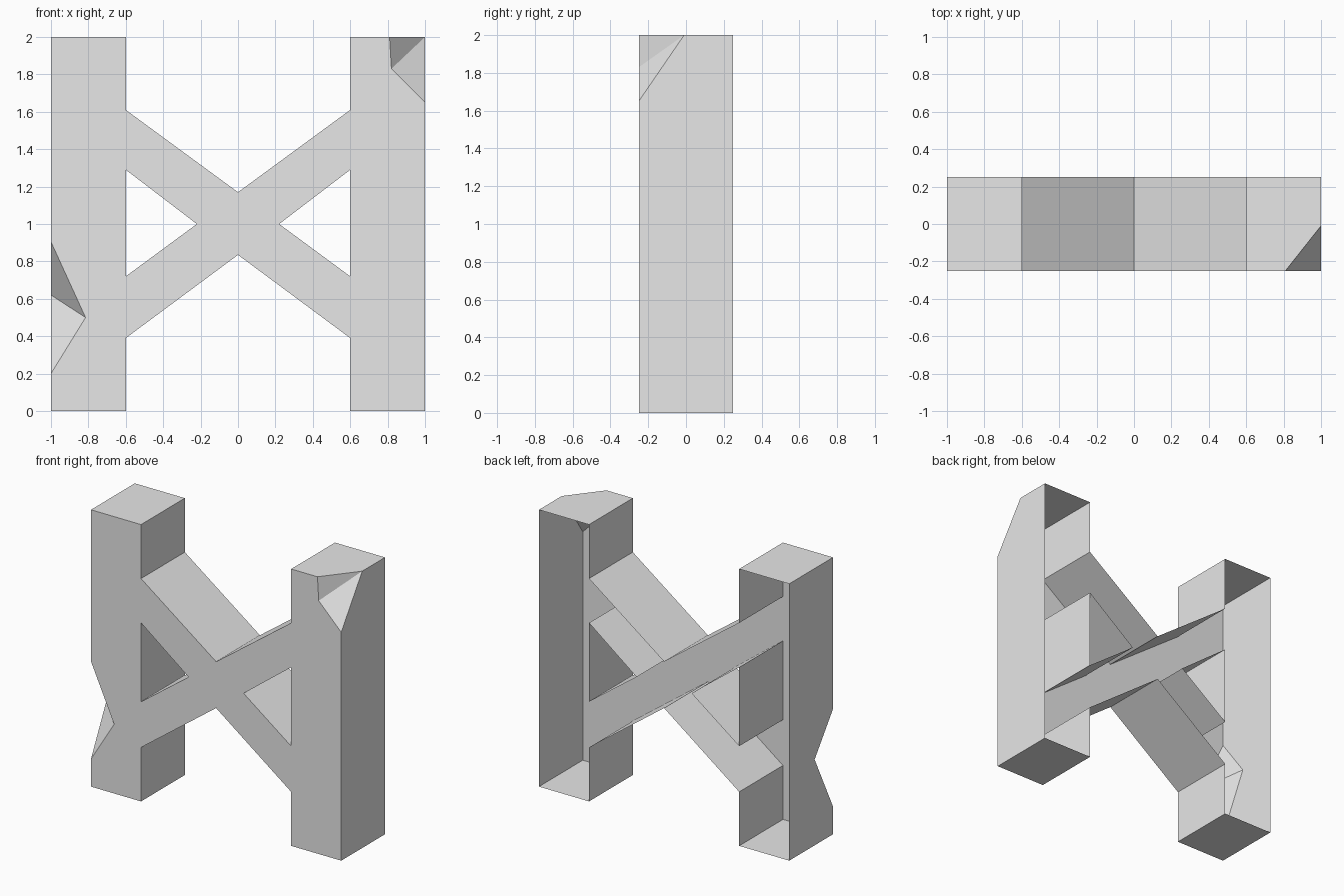
import bpy
import bmesh
from mathutils import Vector

cube = bpy.data.objects.get("Cube")
if cube:
    bpy.data.objects.remove(cube, do_unlink=True)

FRONT, BACK = -0.25, 0.25
INNER, OUTER, TOP = 0.6, 1.0, 2.0
# Heights where the brace meets the posts
JOINTS = [0.39, 0.72, 1.29, 1.61]

grey = bpy.data.materials.new("plain_grey")
grey.use_nodes = True
grey.diffuse_color = (0.8, 0.8, 0.8, 1)
grey.node_tree.nodes["Principled BSDF"].inputs["Base Color"].default_value = grey.diffuse_color


def front(points):
    return [(x, FRONT, z) for x, z in points]


def wall(a, b):
    """Rectangle running from the front edge a-b to the open back."""
    return [(a[0], FRONT, a[1]), (b[0], FRONT, b[1]),
            (b[0], BACK, b[1]), (a[0], BACK, a[1])]


def build(name, polygons):
    """Join polygons into an open-backed shell; the first one is the front."""
    bm = bmesh.new()
    for polygon in polygons:
        bm.faces.new([bm.verts.new(p) for p in polygon])
    bmesh.ops.remove_doubles(bm, verts=bm.verts[:], dist=0.0005)
    bmesh.ops.recalc_face_normals(bm, faces=bm.faces[:])
    face = min(bm.faces, key=lambda f: f.calc_center_median().y)
    if face.normal.dot(Vector((0, -1, 0))) < 0:
        bmesh.ops.reverse_faces(bm, faces=bm.faces[:])
    mesh = bpy.data.meshes.new(name)
    bm.to_mesh(mesh)
    bm.free()
    mesh.materials.append(grey)
    bpy.context.collection.objects.link(bpy.data.objects.new(name, mesh))


def inner_edge(x):
    return [(x, z) for z in [0, *JOINTS, TOP]]


def inner_walls(x):
    edge = inner_edge(x)
    return [wall(edge[i], edge[i + 1]) for i in (0, 2, 4)]


# Right post, chipped low on its outer front edge
x = -OUTER
high, low, tip = (x, 0.905), (x, 0.2), (-0.815, 0.5)
pit = (x, -0.04, 0.62)
chip_high, chip_low, chip_tip = front([high, low, tip])
build("right_post", [
    front(inner_edge(-INNER) + [(x, TOP), high, tip, low, (x, 0)]),
    [(x, FRONT, 0), chip_low, pit, chip_high, (x, FRONT, TOP), (x, BACK, TOP), (x, BACK, 0)],
    [chip_high, chip_tip, pit],
    [chip_low, chip_tip, pit],
    wall((x, TOP), (-INNER, TOP)),
    wall((x, 0), (-INNER, 0)),
] + inner_walls(-INNER))

# Left post, chipped at its top outer front corner
x = OUTER
rim, tip, low = (0.81, TOP), (0.82, 1.83), (x, 1.65)
pit = (x, -0.01, TOP)
chip_rim, chip_tip, chip_low = front([rim, tip, low])
build("left_post", [
    front(inner_edge(INNER) + [rim, tip, low, (x, 0)]),
    [(x, FRONT, 0), chip_low, pit, (x, BACK, TOP), (x, BACK, 0)],
    [(INNER, FRONT, TOP), chip_rim, pit, (x, BACK, TOP), (INNER, BACK, TOP)],
    [chip_rim, chip_tip, pit],
    [chip_low, chip_tip, pit],
    wall((x, 0), (INNER, 0)),
] + inner_walls(INNER))

# Crossed brace between the posts
z0, z1, z2, z3 = JOINTS
bottom, crown = (0, 0.835), (0, 1.17)
right_side = [(INNER, z0), (INNER, z1), (0.22, 1.0), (INNER, z2), (INNER, z3)]
left_side = [(-px, pz) for px, pz in reversed(right_side)]
brace = [front([bottom] + right_side + [crown] + left_side)]
for s in (1, -1):
    for a, b in ((bottom, right_side[0]), (right_side[1], right_side[2]),
                 (right_side[2], right_side[3]), (right_side[4], crown)):
        brace.append(wall((s * a[0], a[1]), (s * b[0], b[1])))
build("cross_brace", brace)
